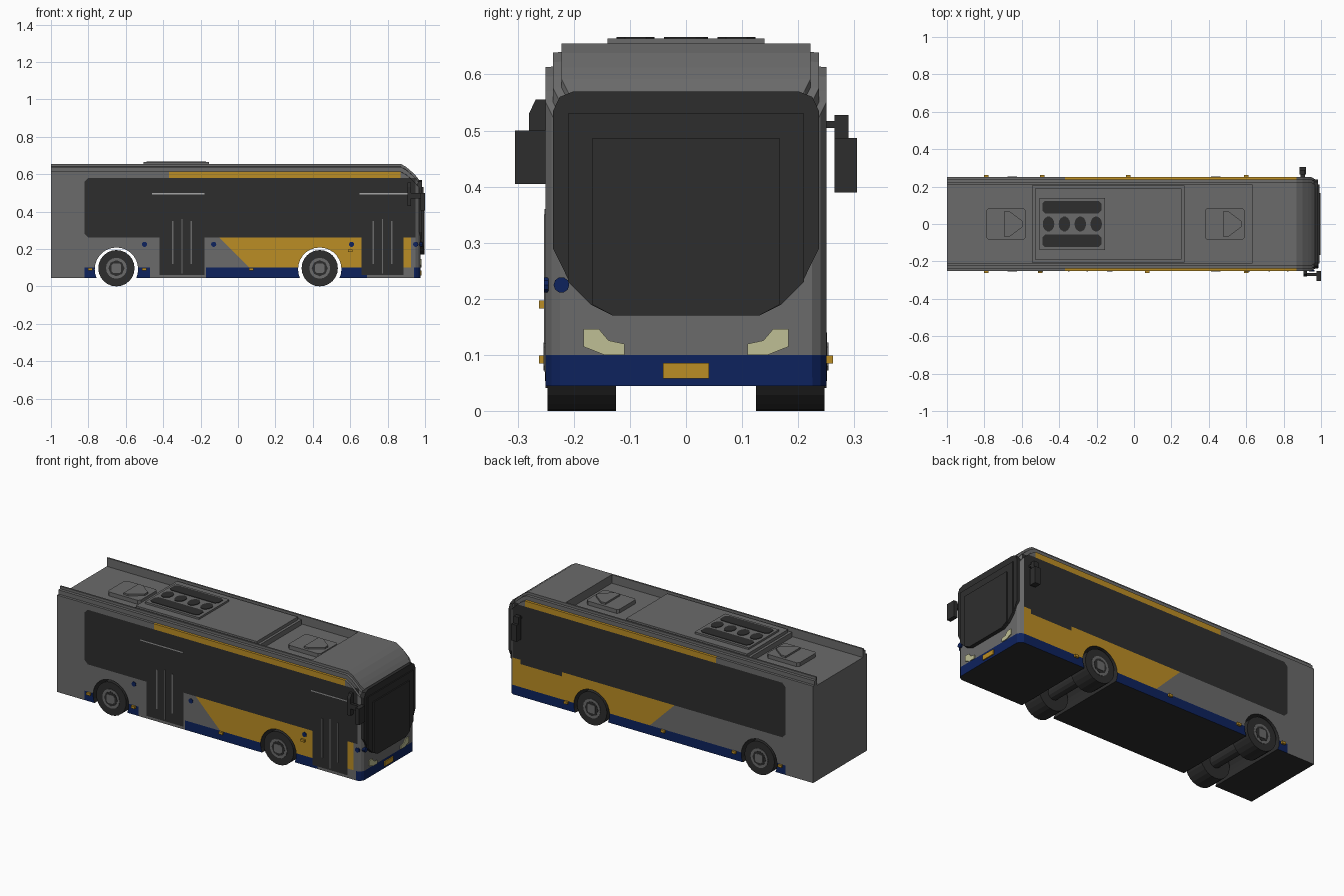
import bpy, bmesh, math
from mathutils import Vector

if "Cube" in bpy.data.objects:
    bpy.data.objects.remove(bpy.data.objects["Cube"], do_unlink=True)


def material(name, rgb):
    m = bpy.data.materials.new(name)
    m.use_nodes = True
    m.diffuse_color = (*rgb, 1)
    bsdf = next(n for n in m.node_tree.nodes if n.type == 'BSDF_PRINCIPLED')
    bsdf.inputs["Base Color"].default_value = (*rgb, 1)
    bsdf.inputs["Roughness"].default_value = 0.7
    return m


MATS = [material("body grey", (.145, .145, .145)), material("dark glass", (.027, .027, .027)),
        material("golden yellow", (.50, .27, .018)), material("navy blue", (.004, .016, .11)),
        material("lamp cream", (.52, .52, .30)), material("pale grey", (.38, .38, .38))]
GREY, DARK, YELLOW, BLUE, CREAM, PALE = range(6)


def finish(name, bm, mats):
    bmesh.ops.recalc_face_normals(bm, faces=bm.faces[:])
    me = bpy.data.meshes.new(name)
    bm.to_mesh(me)
    bm.free()
    for m in mats:
        me.materials.append(m)
    ob = bpy.data.objects.new(name, me)
    bpy.context.collection.objects.link(ob)
    return ob


def prism(name, pts, axis, a, b, mat, all_mats=False):
    """Extrude a 2D outline along an axis from a to b."""
    put = {'x': lambda u, v, t: (t, u, v), 'y': lambda u, v, t: (u, t, v),
           'z': lambda u, v, t: (u, v, t)}[axis]
    bm = bmesh.new()
    lo = [bm.verts.new(put(u, v, a)) for u, v in pts]
    hi = [bm.verts.new(put(u, v, b)) for u, v in pts]
    bm.faces.new(lo)
    bm.faces.new(hi[::-1])
    for i in range(len(pts)):
        j = (i + 1) % len(pts)
        bm.faces.new((lo[i], lo[j], hi[j], hi[i]))
    if all_mats:
        for f in bm.faces:
            f.material_index = mat
    return finish(name, bm, MATS if all_mats else [MATS[mat]])


def rect(u0, u1, v0, v1, c=0):
    if not c:
        return [(u0, v0), (u1, v0), (u1, v1), (u0, v1)]
    return [(u0 + c, v0), (u1 - c, v0), (u1, v0 + c), (u1, v1 - c),
            (u1 - c, v1), (u0 + c, v1), (u0, v1 - c), (u0, v0 + c)]


def circle(u, v, r, n=24, rv=None):
    return [(u + r * math.cos(2 * math.pi * i / n), v + (rv or r) * math.sin(2 * math.pi * i / n))
            for i in range(n)]


def cut(ob, cutter):
    mod = ob.modifiers.new("cut", 'BOOLEAN')
    mod.operation = 'DIFFERENCE'
    mod.solver = 'EXACT'
    mod.object = cutter
    bpy.context.view_layer.objects.active = ob
    bpy.ops.object.modifier_apply(modifier=mod.name)
    bpy.data.objects.remove(cutter, do_unlink=True)


# Body shell: stepped cross-section lofted along x (x, half width, top height)
stations = [(-1, .25, .655), (.87, .25, .655), (.90, .25, .638), (.93, .25, .612),
            (.95, .25, .592), (.966, .24, .572), (.976, .225, .54)]
bm = bmesh.new()
rings = []
for x, w, t in stations:
    half = [(w, .045), (w, t - .042), (w - .013, t - .041), (w - .013, t - .016),
            (w - .028, t - .015), (w - .028, t)]
    ring = half + [(-y, z) for y, z in reversed(half)]
    rings.append([bm.verts.new((x, y, z)) for y, z in ring])
for r0, r1 in zip(rings, rings[1:]):
    for i in range(len(r0)):
        j = (i + 1) % len(r0)
        bm.faces.new((r0[i], r0[j], r1[j], r1[i]))
bm.faces.new(rings[0])
bm.faces.new(rings[-1][::-1])

# Split the shell along the borders of the paint scheme
X, Z = Vector((1, 0, 0)), Vector((0, 0, 1))
planes = [(X * x, X) for x in (-.82, -.47, -.42, -.37, -.18, -.17, .63, .66, .69, .885, .9, .925, .94)]
planes += [(Z * z, Z) for z in (.06, .1, .235, .26, .58)]
planes += [(Vector((-.1, 0, .26)), Vector((1, 0, 1))),
           (Vector((-.82, 0, .28)), Vector((1, 0, 1))), (Vector((-.82, 0, .56)), Vector((1, 0, -1)))]
for co, no in planes:
    bmesh.ops.bisect_plane(bm, geom=bm.verts[:] + bm.edges[:] + bm.faces[:],
                           plane_co=co, plane_no=no.normalized())
bmesh.ops.recalc_face_normals(bm, faces=bm.faces[:])


def paint(c, n):
    x, z, right = c.x, c.z, c.y < 0
    if n.z < -.5:
        return DARK
    if n.x < -.5:
        return GREY
    if .58 < z < .618 and -.37 < x < .87:
        return YELLOW
    if n.x > .4:
        return BLUE if z < .1 else GREY
    if abs(n.y) < .5:
        return GREY
    if .26 < z < .58 and x + .82 > 0 and x + .80 + z - .26 > .04 - .02 + .02 - .02 + .0 \
            and x + .82 + .58 - z > .02:
        return DARK
    if right and (-.42 < x < -.18 or .66 < x < .885) and .06 < z < .26:
        return DARK
    if not right and .63 < x < .9 and .235 < z < .26:
        return DARK
    if z < .1:
        on = -.82 < x < -.47 or -.17 < x < .69 or x > .94 or (not right and x > -.82)
        return BLUE if on else GREY
    if z < .26 and x + z > .16 and (x < .925 or not right):
        return YELLOW
    return GREY


for f in bm.faces:
    f.material_index = paint(f.calc_center_median(), f.normal)
body = finish("body_shell", bm, MATS)

# Wheel arches and the open roof well
for wx in (-.65, .437):
    cut(body, prism("arch_cutter", circle(wx, .092, .116, 28), 'y', -.4, .4, DARK, True))
cut(body, prism("well_cutter", rect(-1.1, .63, -.212, .212), 'z', .605, .8, GREY, True))

# Wheels and axles
for tag, wx in (("rear", -.65), ("front", .437)):
    prism(tag + "_axle", circle(wx, .095, .035, 12), 'y', -.13, .13, DARK)
    for side, s in (("left", 1), ("right", -1)):
        n = f"{tag}_{side}_"
        prism(n + "tyre", circle(wx, .097, .097), 'y', s * .125, s * .247, DARK)
        prism(n + "rim", circle(wx, .097, .056, 16), 'y', s * .24, s * .250, GREY)
        prism(n + "rim_recess", circle(wx, .097, .043, 8), 'y', s * .245, s * .2515, DARK)
        prism(n + "hub", rect(wx - .025, wx + .025, .072, .122, .008), 'y', s * .24, s * .254, GREY)

# Windscreen in three shallow layers
half = [(.13, .17), (.17, .19), (.205, .225), (.237, .29), (.237, .535), (.225, .56), (.2, .57)]
outline = half + [(-y, z) for y, z in reversed(half)]
prism("windscreen", outline, 'x', .95, .985, DARK)
for i, (ymax, zmax, x) in enumerate([(.21, .53, .991), (.167, .487, .998)]):
    pts = [(max(-ymax, min(ymax, y)), min(zmax, z)) for y, z in half[:2]]
    pts += [(ymax, .23), (ymax, zmax)]
    prism(f"windscreen_layer_{i + 1}", pts + [(-y, z) for y, z in reversed(pts)], 'x', .98, x, DARK)

# Headlights, number plate and front details
for side, s in (("left", 1), ("right", -1)):
    lamp = [(.11, .1), (.11, .12), (.138, .126), (.155, .146), (.183, .146), (.183, .115), (.145, .1)]
    prism(side + "_headlight", [(s * y, z) for y, z in lamp], 'x', .97, .981, CREAM)
prism("number_plate", rect(-.041, .041, .058, .086), 'x', .97, .982, YELLOW)
prism("front_badge_dot", circle(-.222, .225, .014, 10), 'x', .96, .987, BLUE)

# Door seams, rails and side dots on the right side
for tag, x0, x1, strip in (("rear_door", -.42, -.18, (-.46, -.18)), ("front_door", .66, .885, (.65, .91))):
    m = (x0 + x1) / 2
    prism(tag + "_seam", rect(m - .003, m + .003, .07, .36), 'y', -.249, -.252, GREY)
    prism(tag + "_top_strip", rect(*strip, .492, .498), 'y', -.249, -.252, PALE)
    for k, dx in enumerate((-.05, .05)):
        prism(f"{tag}_handle_{k + 1}", rect(m + dx - .004, m + dx + .004, .12, .35), 'y', -.249, -.253, GREY)
for i, x in enumerate((-.5, -.13, .607, .95)):
    prism(f"side_dot_{i + 1}", circle(x, .225, .014, 10), 'y', -.245, -.253, BLUE)

# Side marker lamps
for side, s, xs in (("left", 1, (-.79, -.49, -.03, .6)), ("right", -1, (-.79, -.5, .07, .6))):
    for i, x in enumerate(xs):
        z = .19 if s < 0 and i == 3 else .092
        prism(f"{side}_marker_{i + 1}", rect(x - .012, x + .012, z - .007, z + .007),
              'y', s * .245, s * .262, YELLOW)

# Mirrors
prism("right_mirror_arm", [(-.24, .43), (-.24, .555), (-.268, .555), (-.28, .53), (-.28, .43)],
      'x', .905, .925, DARK)
prism("right_mirror_bracket", rect(.91, .985, -.278, -.262), 'z', .47, .50, DARK)
prism("right_mirror", rect(-.305, -.25, .405, .50), 'x', .975, 1.0, DARK)
prism("left_mirror_arm", rect(.24, .29, .505, .517), 'x', .89, .915, DARK)
prism("left_mirror_post", rect(.265, .29, .48, .528), 'x', .885, .915, DARK)
prism("left_mirror", rect(.265, .305, .39, .487), 'x', .885, .92, DARK)

# Roof housing, fan unit and hatches
prism("roof_housing_base", rect(-.545, .27, -.205, .205), 'z', .60, .635, GREY)
prism("roof_housing", rect(-.53, .255, -.19, .19), 'z', .63, .653, GREY)
prism("fan_unit", rect(-.505, -.155, -.14, .14), 'z', .65, .664, GREY)
for i, y in enumerate((-.09, .09)):
    prism(f"vent_slot_{i + 1}", rect(-.49, -.175, y - .034, y + .034, .015), 'z', .66, .667, DARK)
for i in range(4):
    prism(f"fan_{i + 1}", circle(-.457 + .085 * i, 0, .031, 14, .04), 'z', .66, .667, DARK)
for tag, x in (("rear", -.685), ("front", .485)):
    prism(tag + "_hatch", rect(x - .105, x + .105, -.085, .085, .012), 'z', .60, .628, GREY)
    cap = [(x - .01, -.068), (x + .02, -.068), (x + .09, -.015), (x + .09, .015), (x + .02, .068), (x - .01, .068)]
    prism(tag + "_hatch_cap", cap, 'z', .625, .638, GREY)
